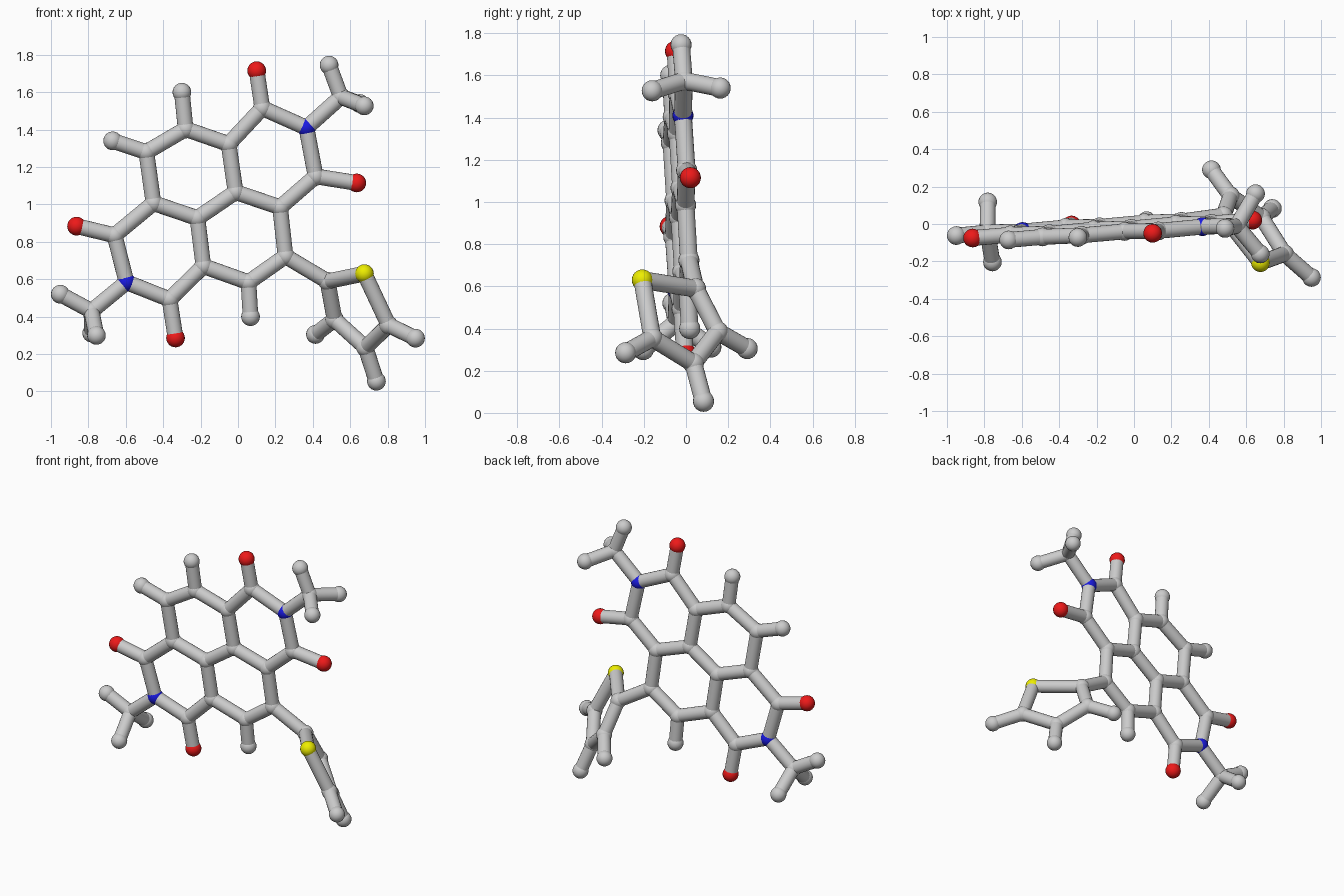
import bpy, math
from mathutils import Vector

if "Cube" in bpy.data.objects:
    bpy.data.objects.remove(bpy.data.objects["Cube"])

BALL, STICK, REACH = 0.05, 0.042, 0.34


def material(name, rgb):
    m = bpy.data.materials.new(name)
    m.diffuse_color = (*rgb, 1)
    m.use_nodes = True
    m.node_tree.nodes["Principled BSDF"].inputs["Base Color"].default_value = m.diffuse_color
    return m


COLOURS = {
    "oxygen": material("red", (0.85, 0.01, 0.01)),
    "nitrogen": material("blue", (0.01, 0.01, 0.75)),
    "sulfur": material("yellow", (0.85, 0.85, 0.0)),
}


def on_plane(x, z):
    # the fused ring core is flat and slightly tilted
    return (x, 0.034 + 0.072 * x - 0.053 * z, z)


# flat core: (x, z) per atom
flat = {
    "carbon": [(0.13, 1.515), (0.415, 1.15), (0.225, 0.985), (-0.013, 1.066),
               (-0.05, 1.323), (-0.28, 1.403), (-0.49, 1.28), (-0.452, 1.007),
               (-0.217, 0.927), (-0.185, 0.67), (0.056, 0.584), (0.254, 0.723),
               (-0.66, 0.835), (-0.366, 0.493), (0.55, 1.575), (-0.783, 0.43)],
    "oxygen": [(0.1, 1.715), (0.635, 1.115), (-0.863, 0.884), (-0.334, 0.286)],
    "nitrogen": [(0.366, 1.41), (-0.596, 0.584)],
    "hydrogen": [(-0.3, 1.6), (-0.67, 1.34), (0.067, 0.4),
                 (0.487, 1.745), (-0.95, 0.52)],
}
# twisted five-ring and out-of-plane methyl ends: (x, y, z)
twisted = {
    "carbon": [(0.479, 0.045, 0.589), (0.516, 0.15, 0.385),
               (0.682, 0.035, 0.235), (0.805, -0.16, 0.355)],
    "sulfur": [(0.676, -0.207, 0.63)],
    "hydrogen": [(0.414, 0.29, 0.305), (0.74, 0.083, 0.055), (0.949, -0.286, 0.285),
                 (0.675, -0.16, 1.527), (0.65, 0.162, 1.54),
                 (-0.757, -0.203, 0.3), (-0.782, 0.118, 0.312)],
}
atoms = [(k, Vector(on_plane(*p))) for k, ps in flat.items() for p in ps]
atoms += [(k, Vector(p)) for k, ps in twisted.items() for p in ps]


def finish(name, mat=None):
    ob = bpy.context.object
    ob.name = name
    if mat:
        ob.data.materials.append(mat)
    bpy.ops.object.shade_smooth_by_angle(angle=math.radians(40))


# atom balls
for i, (kind, p) in enumerate(atoms):
    bpy.ops.mesh.primitive_uv_sphere_add(segments=20, ring_count=12, radius=BALL, location=p)
    finish(f"{kind}_ball_{i}", COLOURS.get(kind))

# bond sticks between neighbouring atoms
for i, (ka, a) in enumerate(atoms):
    for j, (kb, b) in enumerate(atoms[:i]):
        d = b - a
        if d.length > REACH or ka == kb == "hydrogen":
            continue
        bpy.ops.mesh.primitive_cylinder_add(
            vertices=20, radius=STICK, depth=d.length, location=(a + b) / 2,
            rotation=d.to_track_quat('Z', 'Y').to_euler())
        finish(f"bond_stick_{j}_{i}")
